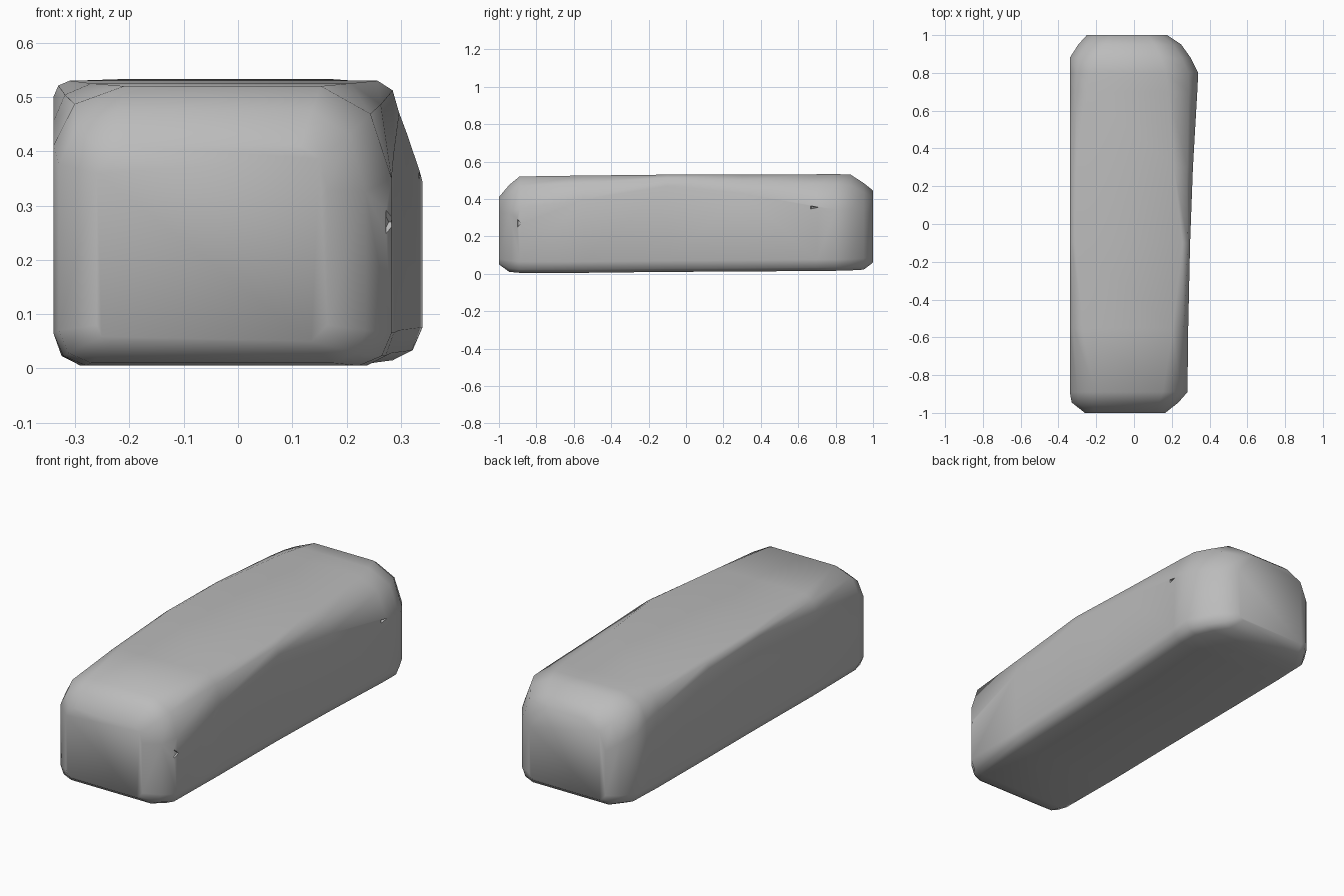
import bpy, bmesh, math
from mathutils import Matrix, Vector

if "Cube" in bpy.data.objects:
    bpy.data.objects.remove(bpy.data.objects["Cube"])

grey = bpy.data.materials.new("stone grey")
grey.use_nodes = True
grey.diffuse_color = (0.5, 0.5, 0.5, 1)
grey.node_tree.nodes["Principled BSDF"].inputs["Base Color"].default_value = grey.diffuse_color


def section(y, left, right, low, high, top_left, top_right, foot):
    """Rounded rectangle in xz; each corner is a chamfer (dx, dz) with a raised middle."""
    corners = [((right, high), (-1, -1), top_right), ((left, high), (1, -1), top_left),
               ((left, low), (1, 1), foot), ((right, low), (-1, 1), foot)]
    ring = []
    for i, ((x, z), (sx, sz), (dx, dz)) in enumerate(corners):
        arc = [(0, 1), (0.3, 0.3), (1, 0)]
        if i % 2:
            arc.reverse()
        ring += [Vector((x + sx * a * dx, y, z + sz * b * dz)) for a, b in arc]
    return ring


# Cross-sections from front to back: y, left, right, low, high, corner chamfers
stations = [
    (-1.0, -0.26, 0.165, 0.05, 0.41, (0.05, 0.05), (0.05, 0.08), (0.03, 0.03)),
    (-0.945, -0.33, 0.235, 0.01, 0.475, (0.11, 0.10), (0.10, 0.15), (0.06, 0.06)),
    (-0.89, -0.34, 0.283, 0.005, 0.52, (0.13, 0.11), (0.13, 0.17), (0.06, 0.06)),
    (-0.55, -0.34, 0.287, 0.005, 0.525, (0.07, 0.07), (0.08, 0.13), (0.05, 0.06)),
    (-0.1, -0.34, 0.297, 0.01, 0.53, (0.03, 0.03), (0.04, 0.06), (0.05, 0.06)),
    (0.3, -0.34, 0.312, 0.012, 0.53, (0.04, 0.04), (0.10, 0.10), (0.05, 0.06)),
    (0.7, -0.34, 0.335, 0.015, 0.532, (0.10, 0.10), (0.15, 0.17), (0.05, 0.06)),
    (0.8, -0.34, 0.34, 0.016, 0.533, (0.13, 0.12), (0.17, 0.19), (0.06, 0.06)),
    (0.88, -0.34, 0.30, 0.018, 0.53, (0.15, 0.15), (0.16, 0.19), (0.06, 0.06)),
    (0.95, -0.295, 0.25, 0.022, 0.485, (0.14, 0.14), (0.14, 0.16), (0.06, 0.06)),
    (1.0, -0.25, 0.175, 0.06, 0.445, (0.12, 0.13), (0.10, 0.12), (0.03, 0.03)),
]

# Main block lofted through the cross-sections
bm = bmesh.new()
rings = [[bm.verts.new(p) for p in section(*s)] for s in stations]
for a, b in zip(rings, rings[1:]):
    for i in range(len(a)):
        j = (i + 1) % len(a)
        bm.faces.new((a[i], a[j], b[j], b[i]))
bm.faces.new(rings[0])
bm.faces.new(rings[-1][::-1])
bmesh.ops.recalc_face_normals(bm, faces=bm.faces)
mesh = bpy.data.meshes.new("block")
bm.to_mesh(mesh)
bm.free()
mesh.materials.append(grey)
block = bpy.data.objects.new("block", mesh)
bpy.context.collection.objects.link(block)


def chip(name, location, size, turn):
    """Small wedge that cuts a chip out of the block."""
    bm = bmesh.new()
    bmesh.ops.create_cone(bm, cap_ends=True, segments=3, radius1=1, radius2=0.4, depth=1)
    bm.transform(Matrix.Translation(location) @ Matrix.Rotation(turn, 4, "Z")
                 @ Matrix.Diagonal((*size, 1)) @ Matrix.Rotation(-math.pi / 2, 4, "Y"))
    me = bpy.data.meshes.new(name)
    bm.to_mesh(me)
    bm.free()
    me.materials.append(grey)
    cutter = bpy.data.objects.new(name, me)
    bpy.context.collection.objects.link(cutter)
    cut = block.modifiers.new(name, "BOOLEAN")
    cut.operation, cut.object, cut.solver = "DIFFERENCE", cutter, "EXACT"
    return cutter


# Chips in the left side: one at the front corner, one near the back
cutters = [chip("front_chip", (0.285, -0.9, 0.27), (0.03, 0.03, 0.05), -0.5),
           chip("back_chip", (0.335, 0.68, 0.355), (0.03, 0.04, 0.014), 0)]
depsgraph = bpy.context.evaluated_depsgraph_get()
block.data = bpy.data.meshes.new_from_object(block.evaluated_get(depsgraph))
block.modifiers.clear()
for c in cutters:
    bpy.data.objects.remove(c)

# Soft shading
bpy.ops.object.select_all(action="DESELECT")
block.select_set(True)
bpy.context.view_layer.objects.active = block
bpy.ops.object.shade_smooth_by_angle(angle=math.radians(55))
